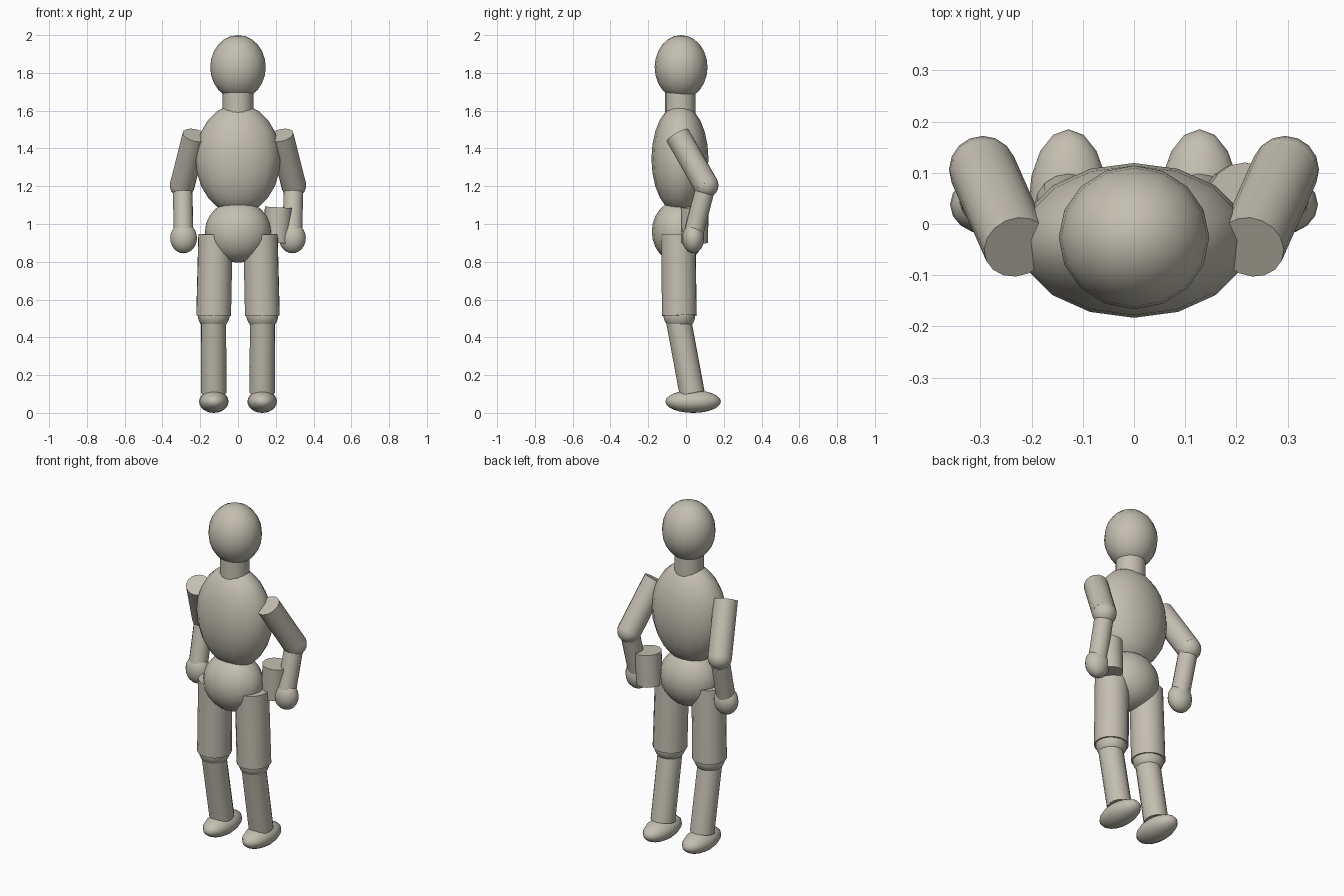
import bpy
import math
from mathutils import Vector

if "Cube" in bpy.data.objects:
    bpy.data.objects.remove(bpy.data.objects["Cube"])

body_mat = bpy.data.materials.new("warm grey")
body_mat.diffuse_color = (0.55, 0.52, 0.44, 1)
body_mat.use_nodes = True
body_mat.node_tree.nodes["Principled BSDF"].inputs["Base Color"].default_value = body_mat.diffuse_color


def finish(name):
    obj = bpy.context.object
    obj.name = name
    obj.data.materials.append(body_mat)
    bpy.ops.object.transform_apply(location=False, rotation=True, scale=True)
    bpy.ops.object.shade_smooth_by_angle(angle=math.radians(50))
    return obj


def ellipsoid(name, centre, radii):
    bpy.ops.mesh.primitive_uv_sphere_add(segments=16, ring_count=12, radius=1, location=centre)
    bpy.context.object.scale = radii
    return finish(name)


def limb(name, start, end, r_start, r_end):
    """Capped, optionally tapered tube running from start to end."""
    a, b = Vector(start), Vector(end)
    axis = b - a
    bpy.ops.mesh.primitive_cone_add(vertices=16, radius1=r_start, radius2=r_end,
                                    depth=axis.length, location=(a + b) / 2,
                                    rotation=axis.to_track_quat('Z', 'Y').to_euler())
    return finish(name)


# Head, neck, torso and hips
ellipsoid("head", (0, -0.026, 1.83), (0.147, 0.14, 0.17))
limb("neck", (0, -0.03, 1.56), (0, -0.03, 1.70), 0.081, 0.081)
ellipsoid("torso", (0, -0.032, 1.345), (0.225, 0.151, 0.29))
ellipsoid("hips", (0, -0.04, 0.96), (0.175, 0.141, 0.165))

# Paired limbs
for side, s in (("left", -1), ("right", 1)):
    # Legs
    limb(side + "_thigh", (s * 0.119, -0.041, 0.945), (s * 0.129, -0.035, 0.515), 0.092, 0.093)
    ellipsoid(side + "_knee", (s * 0.129, -0.035, 0.52), (0.085, 0.085, 0.085))
    limb(side + "_shin", (s * 0.13, -0.043, 0.51), (s * 0.128, 0.032, 0.105), 0.067, 0.067)
    ellipsoid(side + "_foot", (s * 0.128, 0.038, 0.06), (0.078, 0.147, 0.06))
    # Arms
    limb(side + "_upper_arm", (s * 0.228, -0.045, 1.47), (s * 0.295, 0.106, 1.205), 0.066, 0.066)
    ellipsoid(side + "_elbow", (s * 0.295, 0.106, 1.205), (0.066, 0.066, 0.066))
    limb(side + "_forearm", (s * 0.294, 0.106, 1.205), (s * 0.288, 0.04, 0.95), 0.052, 0.052)
    ellipsoid(side + "_hand", (s * 0.288, 0.038, 0.925), (0.071, 0.058, 0.08))

# Round pouch at the right hip
limb("hip_pouch", (0.205, 0.046, 0.90), (0.216, 0.046, 1.088), 0.07, 0.074)
